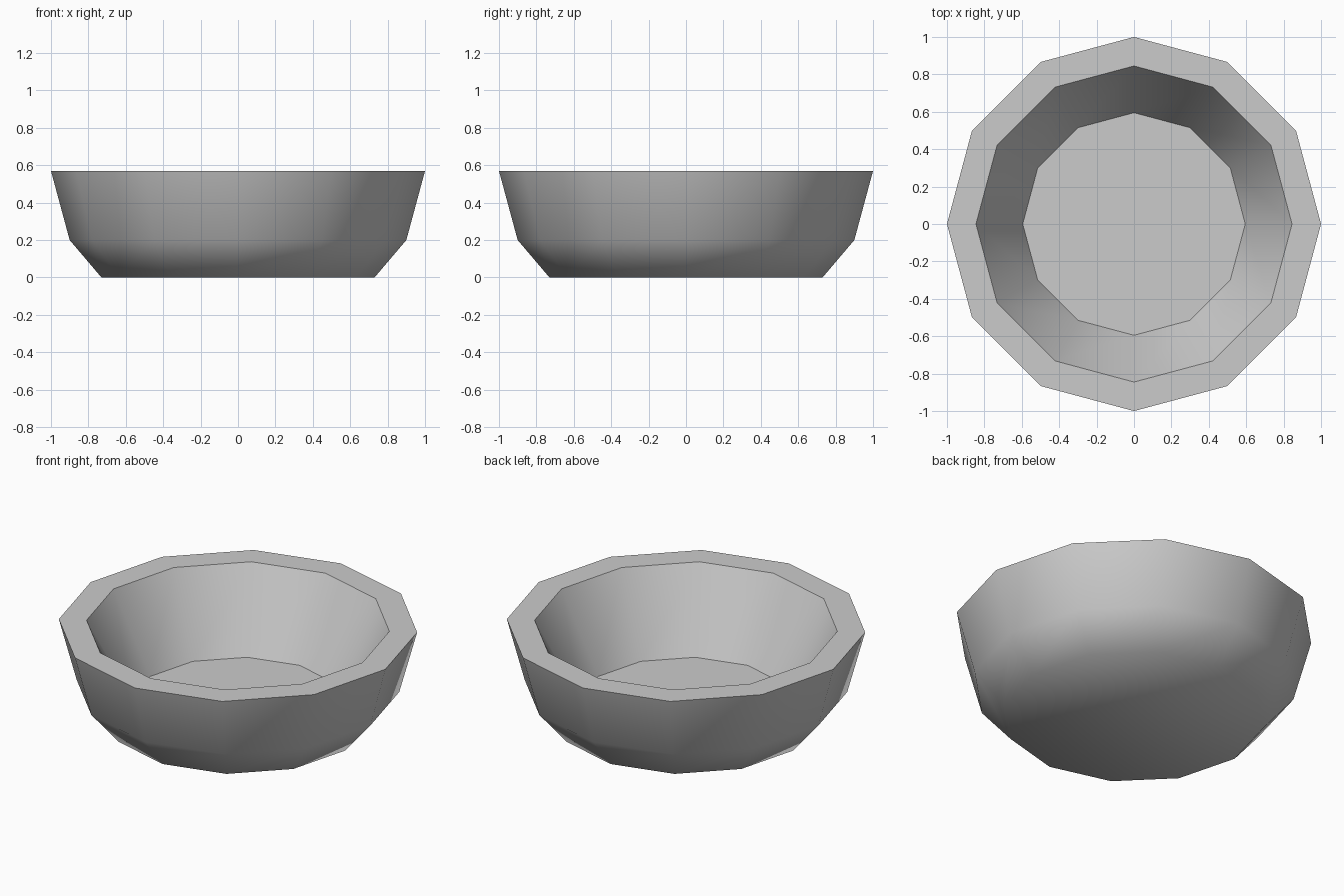
import bpy
import bmesh
from math import cos, sin, pi, radians

cube = bpy.data.objects.get("Cube")
if cube:
    bpy.data.objects.remove(cube)

SIDES = 12
# (radius, height) from the underside, up the outside, over the rim, down to the floor
PROFILE = [(0.73, 0), (0.9, 0.2), (1, 0.57), (0.845, 0.57), (0.595, 0.1)]

# Plain grey for the whole bowl
grey = bpy.data.materials.new("grey")
grey.use_nodes = True
colour = (0.6, 0.6, 0.6, 1)
grey.diffuse_color = colour
grey.node_tree.nodes["Principled BSDF"].inputs["Base Color"].default_value = colour

# Bowl: rings of the profile joined by quads
bm = bmesh.new()
rings = [[bm.verts.new((r * cos(2 * pi * i / SIDES), r * sin(2 * pi * i / SIDES), z))
          for i in range(SIDES)] for r, z in PROFILE]
for low, high in zip(rings, rings[1:]):
    for i in range(SIDES):
        j = (i + 1) % SIDES
        bm.faces.new((low[i], low[j], high[j], high[i]))

# Underside and inner floor
bm.faces.new(rings[0][::-1])
bm.faces.new(rings[-1])

mesh = bpy.data.meshes.new("bowl")
bm.to_mesh(mesh)
bm.free()
mesh.materials.append(grey)
bowl = bpy.data.objects.new("bowl", mesh)
bpy.context.collection.objects.link(bowl)

# Soft outer and inner walls, crisp rim and floor edges
bpy.ops.object.select_all(action="DESELECT")
bowl.select_set(True)
bpy.context.view_layer.objects.active = bowl
bpy.ops.object.shade_smooth_by_angle(angle=radians(57))
